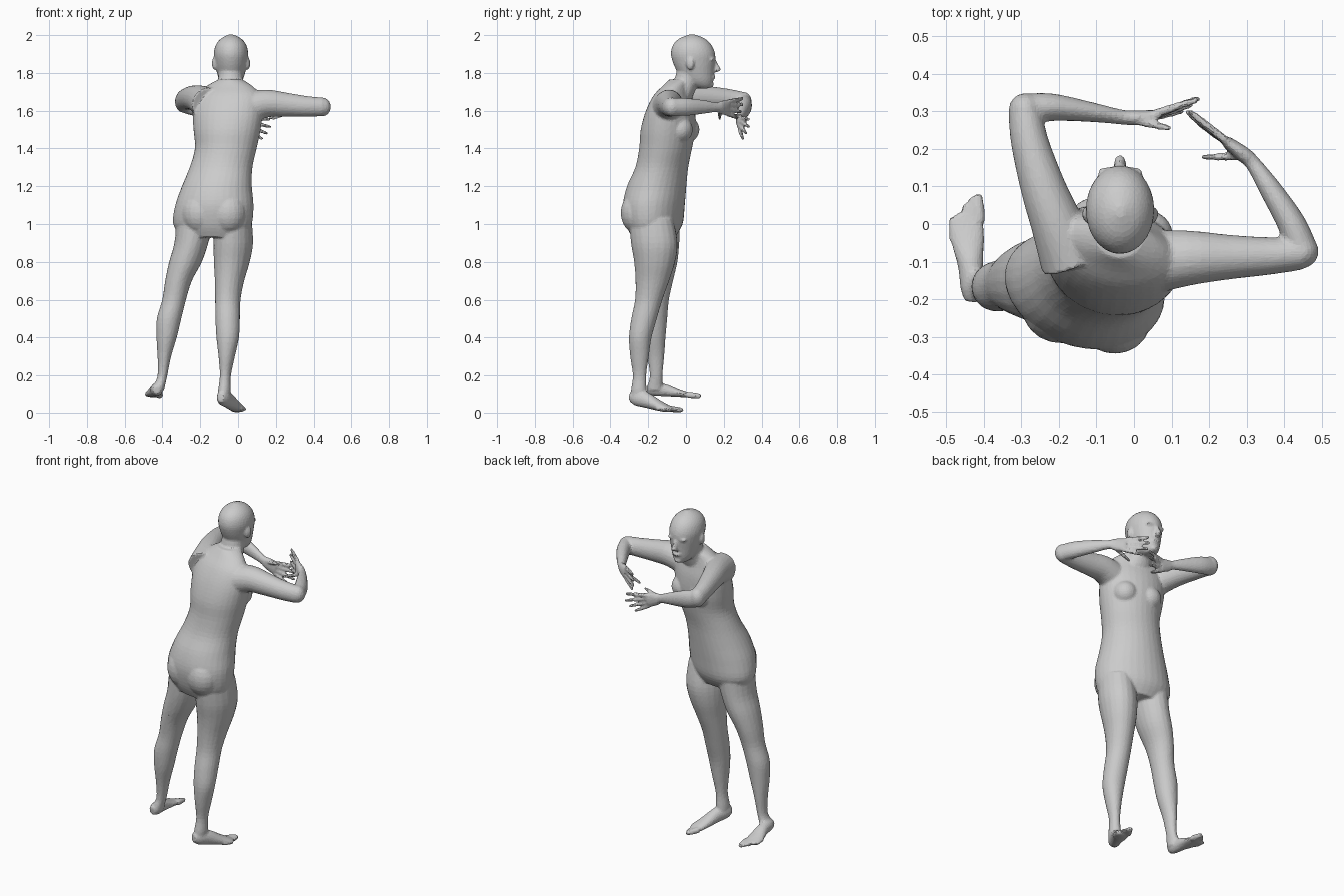
import bpy, bmesh, math
from mathutils import Vector, Matrix

bm = bmesh.new()
UP = Vector((0, 0, 1))


def spline(rows, n=4):
    """Catmull-Rom interpolation of section rows."""
    p = [Vector(r) for r in rows]
    out = []
    for i in range(len(p) - 1):
        a, b, c, d = p[max(i - 1, 0)], p[i], p[i + 1], p[min(i + 2, len(p) - 1)]
        for k in range(n):
            t = k / n
            out.append(0.5 * (2 * b + (c - a) * t + (2 * a - 5 * b + 4 * c - d) * t * t
                              + (3 * b - a - 3 * c + d) * t ** 3))
    return out + [p[-1]]


def loft(rows, yaw=None, sides=20):
    """Rows are x, y, z, half width, half depth. With yaw: level rings, else across the path."""
    s = spline(rows)
    pos = [Vector(r[:3]) for r in s]
    rings = []
    for i, r in enumerate(s):
        if yaw is None:
            t = (pos[min(i + 1, len(s) - 1)] - pos[max(i - 1, 0)]).normalized()
            u = t.cross(UP).normalized()
            v = u.cross(t)
        else:
            a = math.radians(yaw)
            u = Vector((math.cos(a), math.sin(a), 0))
            v = Vector((-math.sin(a), math.cos(a), 0))
        rings.append([bm.verts.new(pos[i] + u * r[3] * math.cos(k * math.tau / sides)
                                   + v * r[4] * math.sin(k * math.tau / sides))
                      for k in range(sides)])
    for a, b in zip(rings, rings[1:]):
        for k in range(sides):
            j = (k + 1) % sides
            bm.faces.new((a[k], a[j], b[j], b[k]))
    bm.faces.new(rings[0][::-1])
    bm.faces.new(rings[-1])


def ball(c, r, yaw=0):
    m = (Matrix.Translation(c) @ Matrix.Rotation(math.radians(yaw), 4, 'Z')
         @ Matrix.Diagonal((*r, 1)))
    bmesh.ops.create_uvsphere(bm, u_segments=20, v_segments=12, radius=1, matrix=m)


def digit(a, b, r, bend=(0, 0, 0)):
    """Tapered finger or toe with rounded ends."""
    a, b = Vector(a), Vector(b)
    m = (a + b) / 2 + Vector(bend)
    loft([(*a, r, r), (*m, r, r), (*b, r * .8, r * .8)], sides=10)
    ball(b, (r * .85,) * 3)


# torso
loft([(-.13, -.172, .93, .17, .11), (-.135, -.168, 1.0, .212, .145), (-.125, -.17, 1.1, .21, .16),
      (-.112, -.155, 1.2, .187, .155), (-.09, -.128, 1.3, .168, .138), (-.065, -.108, 1.4, .165, .138),
      (-.058, -.095, 1.5, .18, .142), (-.055, -.082, 1.6, .188, .125), (-.05, -.07, 1.68, .172, .095),
      (-.045, -.05, 1.73, .125, .07), (-.04, -.03, 1.765, .065, .06)], yaw=-15, sides=32)
for c in ((-.2, -.225, 1.06), (-.055, -.253, 1.06)):      # buttocks
    ball(c, (.1, .092, .115), -15)
for c in ((-.105, -.0, 1.5), (.035, -.035, 1.5)):         # chest
    ball(c, (.07, .072, .07), -15)

# neck and head
loft([(-.045, -.035, 1.67, .085, .07), (-.04, .0, 1.75, .068, .066), (-.038, .025, 1.83, .064, .07)], yaw=0)
loft([(-.037, .095, 1.718, .022, .025), (-.037, .082, 1.73, .042, .054), (-.037, .065, 1.76, .062, .08),
      (-.037, .05, 1.81, .077, .099), (-.037, .042, 1.86, .087, .113), (-.037, .037, 1.905, .091, .117),
      (-.037, .033, 1.95, .08, .101), (-.037, .032, 1.983, .052, .066), (-.037, .032, 2.003, .012, .015)],
     yaw=0, sides=28)
loft([(-.037, .15, 1.865, .009, .012), (-.037, .158, 1.84, .011, .016), (-.037, .164, 1.817, .017, .022),
      (-.037, .15, 1.805, .015, .02)], yaw=0, sides=12)    # nose
ball((-.037, .142, 1.778), (.026, .016, .011))             # lips
ball((-.037, .13, 1.738), (.024, .018, .016))              # chin
for s in (-1, 1):
    ball((-.037 + s * .088, .022, 1.85), (.013, .022, .034), s * -20)   # ears
    ball((-.037 + s * .034, .139, 1.872), (.028, .014, .009))           # brows

# arms: upper arm, elbow, forearm running into the palm
loft([(-.165, -.1, 1.635, .085, .09), (-.205, 0, 1.66, .07, .075), (-.243, .1, 1.668, .06, .064),
      (-.278, .22, 1.66, .05, .056), (-.29, .3, 1.647, .045, .052)])
ball((-.29, .303, 1.645), (.044, .046, .055))
loft([(-.295, .305, 1.642, .042, .05), (-.22, .311, 1.62, .037, .05), (-.12, .299, 1.59, .027, .038),
      (-.035, .285, 1.563, .02, .026), (.0, .283, 1.55, .02, .036), (.055, .288, 1.53, .016, .043)])
loft([(.05, -.1, 1.615, .085, .085), (.15, -.09, 1.638, .073, .074), (.25, -.088, 1.632, .06, .064),
      (.36, -.085, 1.623, .05, .055), (.445, -.078, 1.62, .044, .05)])
ball((.447, -.073, 1.62), (.045, .045, .05))
loft([(.45, -.075, 1.62, .042, .047), (.42, 0, 1.62, .038, .047), (.365, .09, 1.62, .03, .037),
      (.318, .16, 1.618, .021, .026), (.292, .185, 1.617, .021, .036), (.245, .22, 1.615, .016, .043)])

# fingers and thumbs
for a, b in (((.05, .292, 1.563), (.165, .33, 1.555)), ((.055, .29, 1.543), (.167, .333, 1.515)),
             ((.053, .287, 1.52), (.152, .318, 1.48)), ((.045, .284, 1.498), (.125, .3, 1.453)),
             ((.0, .276, 1.565), (.09, .256, 1.578))):
    digit(a, b, .0115)
for a, b in (((.245, .222, 1.65), (.15, .298, 1.665)), ((.243, .222, 1.628), (.143, .298, 1.632)),
             ((.245, .22, 1.604), (.15, .29, 1.595)), ((.25, .216, 1.582), (.172, .27, 1.562)),
             ((.29, .18, 1.6), (.187, .178, 1.56))):
    digit(a, b, .0115)

# legs
loft([(-.025, -.185, 1.03, .095, .12), (-.025, -.168, .9, .103, .125), (-.033, -.166, .8, .094, .11),
      (-.045, -.178, .7, .077, .09), (-.054, -.197, .6, .067, .073), (-.055, -.222, .5, .065, .068),
      (-.055, -.242, .4, .06, .06), (-.06, -.246, .3, .043, .05), (-.067, -.246, .2, .029, .036),
      (-.072, -.25, .12, .033, .042), (-.075, -.25, .07, .03, .042)], yaw=-15)
loft([(-.225, -.15, 1.03, .1, .12), (-.247, -.15, .9, .09, .115), (-.278, -.15, .8, .087, .105),
      (-.315, -.154, .7, .071, .086), (-.338, -.16, .6, .063, .07), (-.365, -.166, .5, .065, .067),
      (-.378, -.166, .4, .054, .058), (-.39, -.16, .3, .036, .045), (-.4, -.158, .2, .026, .034),
      (-.415, -.163, .15, .03, .04), (-.42, -.165, .12, .03, .04)], yaw=0)

# feet
loft([(-.092, -.297, .082, .02, .024), (-.08, -.265, .08, .034, .042), (-.055, -.215, .068, .036, .042),
      (-.027, -.155, .042, .042, .03), (-.003, -.108, .024, .045, .021), (.01, -.085, .018, .04, .015)])
loft([(-.432, -.206, .122, .02, .024), (-.43, -.172, .125, .032, .036), (-.435, -.11, .12, .034, .034),
      (-.442, -.05, .106, .044, .023), (-.447, .0, .096, .048, .015), (-.447, .018, .093, .044, .013)])


def toes(ankle, ahead, side, z, lean):
    """Five toes across the ball of the foot, big toe first."""
    ahead, side = Vector((*ahead, lean)), Vector((*side, 0))
    for i, (length, r) in enumerate(((.062, .017), (.06, .012), (.052, .012), (.043, .0115), (.03, .0115))):
        base = Vector((*ankle, z)) + side * (.034 - i * .0175) - ahead * (.003 * i * i)
        digit(base, base + ahead * length, r)


toes((.003, -.098), (.5, .87), (-.87, .5), .02, -.09)
toes((-.447, .005), (-.03, 1), (1, .03), .095, -.1)

# fuse the parts into one skin
bmesh.ops.recalc_face_normals(bm, faces=bm.faces)
mesh = bpy.data.meshes.new("human_body")
bm.to_mesh(mesh)
bm.free()
body = bpy.data.objects.new("human_body", mesh)
bpy.context.collection.objects.link(body)
skin = body.modifiers.new("fuse", 'REMESH')
skin.mode, skin.voxel_size = 'VOXEL', .007
soft = body.modifiers.new("soften", 'SMOOTH')
soft.factor, soft.iterations = .5, 6
low = body.modifiers.new("facets", 'DECIMATE')
low.ratio = .2
